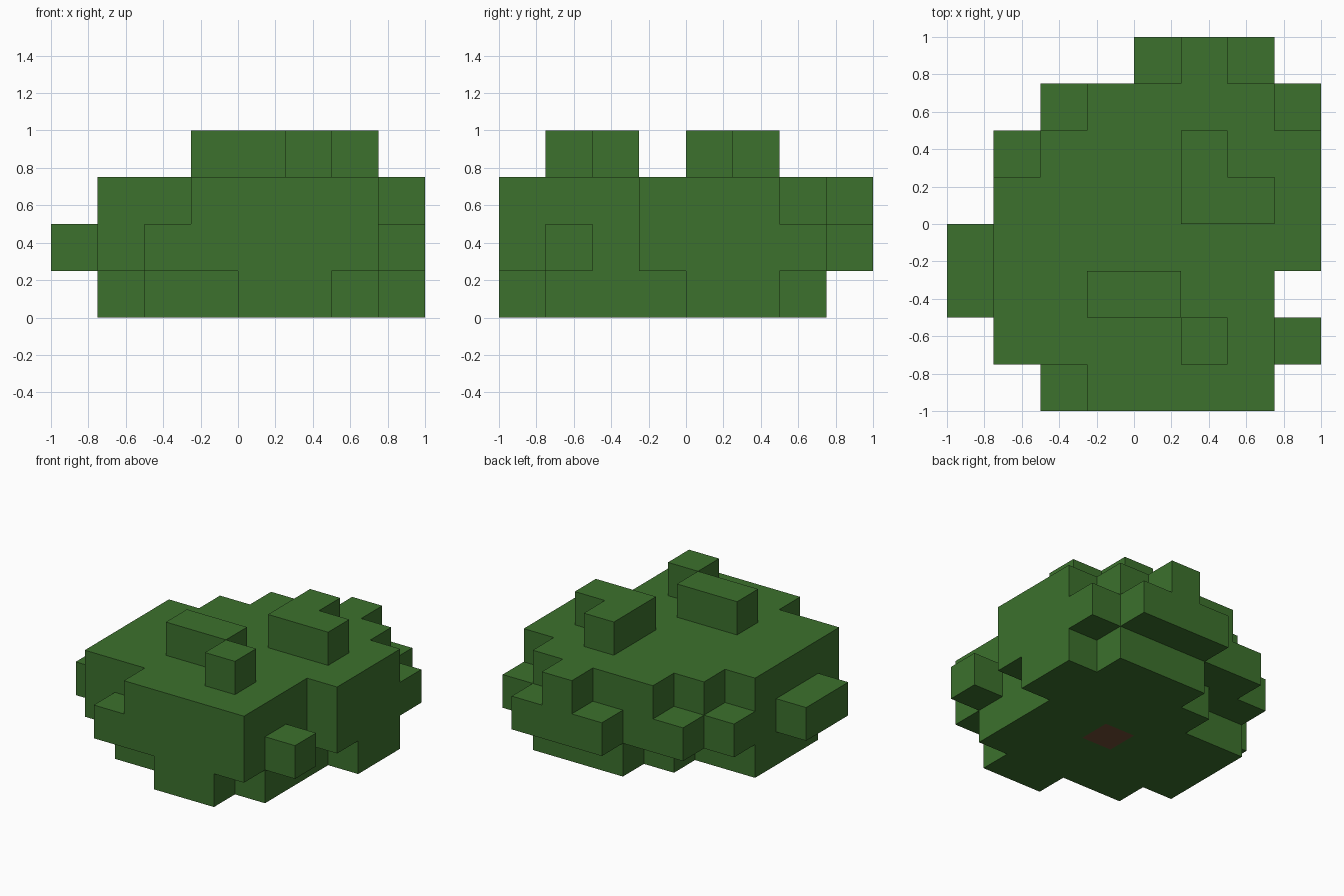
import bpy, bmesh, math
from mathutils import Vector

if "Cube" in bpy.data.objects:
    bpy.data.objects.remove(bpy.data.objects["Cube"], do_unlink=True)

CELL = 0.25

# Block plans from the ground up; each row runs left to right along x, back row first
# "#" is leaf, "o" is trunk
LAYERS = [
    ["........",
     "....###.",
     "...#####",
     ".#######",
     ".###o##.",
     ".######.",
     "..#####.",
     "....##.."],
    ["....###.",
     "..######",
     ".#######",
     ".#######",
     "########",
     "#######.",
     ".#######",
     "..#####."],
    [".....#..",
     "...####.",
     "..######",
     ".#######",
     ".#######",
     ".######.",
     ".######.",
     "...####."],
    ["........",
     "........",
     ".....#..",
     ".....##.",
     "........",
     "...##...",
     ".....#..",
     "........"],
]


def material(name, color):
    mat = bpy.data.materials.new(name)
    mat.use_nodes = True
    mat.diffuse_color = color
    mat.node_tree.nodes["Principled BSDF"].inputs["Base Color"].default_value = color
    return mat


def read_blocks():
    blocks = {}
    for k, plan in enumerate(LAYERS):
        for j, row in enumerate(reversed(plan)):
            for i, mark in enumerate(row):
                if mark != ".":
                    blocks[i, j, k] = mark
    return blocks


def build_part(name, mark, blocks, mat):
    """Skin the blocks of one kind, with faces only where they meet open air."""
    bm = bmesh.new()
    for cell, kind in blocks.items():
        if kind != mark:
            continue
        centre = Vector(cell) + Vector((0.5, 0.5, 0.5))
        for axis in range(3):
            for side in (-1, 1):
                normal = Vector((0, 0, 0))
                normal[axis] = side
                if tuple(int(c + n) for c, n in zip(cell, normal)) in blocks:
                    continue
                u = Vector((0, 0, 0))
                u[(axis + 1) % 3] = 0.5
                v = normal.cross(u)
                mid = centre + normal / 2
                corners = [mid - u - v, mid + u - v, mid + u + v, mid - u + v]
                bm.faces.new([bm.verts.new((p - Vector((4, 4, 0))) * CELL) for p in corners])
    # Weld the skin and merge flat areas
    bmesh.ops.remove_doubles(bm, verts=bm.verts, dist=0.001)
    bmesh.ops.dissolve_limit(bm, angle_limit=math.radians(1), verts=bm.verts, edges=bm.edges)
    mesh = bpy.data.meshes.new(name)
    bm.to_mesh(mesh)
    bm.free()
    mesh.materials.append(mat)
    obj = bpy.data.objects.new(name, mesh)
    bpy.context.collection.objects.link(obj)


blocks = read_blocks()
build_part("foliage", "#", blocks, material("leaf green", (0.045, 0.165, 0.026, 1)))
build_part("trunk_end", "o", blocks, material("bark brown", (0.16, 0.075, 0.036, 1)))
